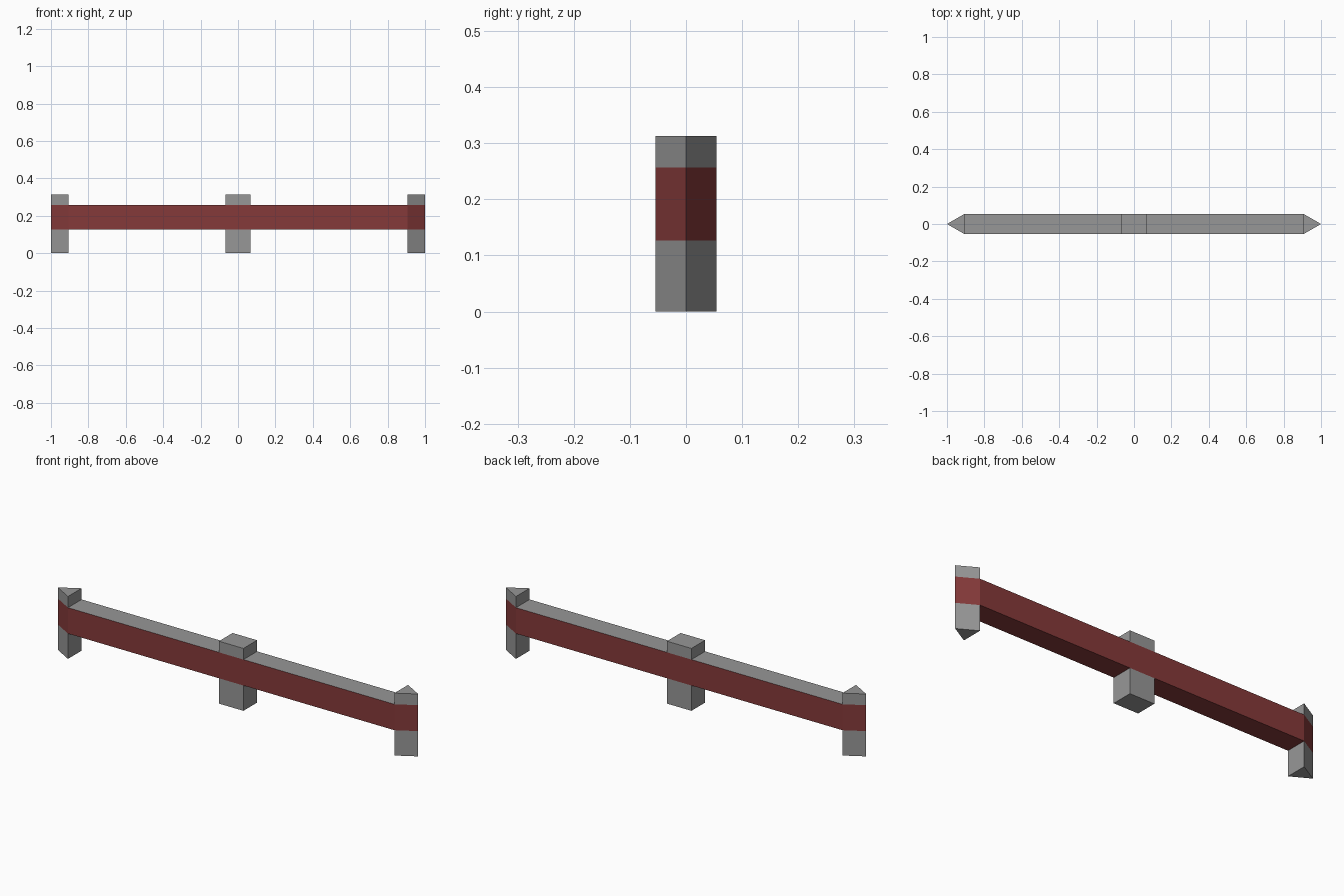
import bpy, bmesh

if "Cube" in bpy.data.objects:
    bpy.data.objects.remove(bpy.data.objects["Cube"])

HALF_W = 0.054                 # half thickness in y
POST_TOP = 0.313
BAND_LO, BAND_HI = 0.127, 0.257
END_IN = 0.906                 # inner face of the pointed end posts
MID = 0.068                    # half width of the middle post


def make_material(name, rgb):
    mat = bpy.data.materials.new(name)
    mat.diffuse_color = (*rgb, 1)
    mat.use_nodes = True
    mat.node_tree.nodes["Principled BSDF"].inputs["Base Color"].default_value = mat.diffuse_color
    return mat


grey = make_material("concrete grey", (0.31, 0.31, 0.31))
red = make_material("dull red", (0.235, 0.042, 0.042))


def prism(name, outline, levels, is_red, open_ends=False):
    """Extrude an xy outline through z levels; colour faces by a rule."""
    bm = bmesh.new()
    rings = [[bm.verts.new((x, y, z)) for x, y in outline] for z in levels]
    n = len(outline)
    for lo, hi in zip(rings, rings[1:]):
        for i in range(n):
            j = (i + 1) % n
            bm.faces.new((lo[i], lo[j], hi[j], hi[i]))
    bm.faces.new(rings[0][::-1])
    bm.faces.new(rings[-1])
    bmesh.ops.recalc_face_normals(bm, faces=bm.faces)
    if open_ends:  # ends butt against the posts, so they are left out
        ends = [f for f in bm.faces if abs(f.normal.x) > 0.9]
        bmesh.ops.delete(bm, geom=ends, context='FACES')
    for f in bm.faces:
        f.material_index = int(is_red(f))
    mesh = bpy.data.meshes.new(name)
    bm.to_mesh(mesh)
    bm.free()
    mesh.materials.append(grey)
    mesh.materials.append(red)
    bpy.context.collection.objects.link(bpy.data.objects.new(name, mesh))


def in_band(f):
    return BAND_LO < f.calc_center_median().z < BAND_HI


def not_top(f):
    return f.normal.z < 0.5


def box(x0, x1):
    return [(x0, -HALF_W), (x1, -HALF_W), (x1, HALF_W), (x0, HALF_W)]


post_levels = (0, BAND_LO, BAND_HI, POST_TOP)

# Middle post with the painted band running across it
prism("middle_post", box(-MID, MID), post_levels, in_band)

for side, label in ((-1, "left"), (1, "right")):
    # Pointed end post
    point = [(side * END_IN, -HALF_W), (side, 0), (side * END_IN, HALF_W)]
    prism(label + "_end_post", point, post_levels, in_band)
    # Rail between the posts: grey top, red sides and underside
    prism(label + "_rail", box(side * MID, side * END_IN),
          (BAND_LO, BAND_HI), not_top, open_ends=True)
